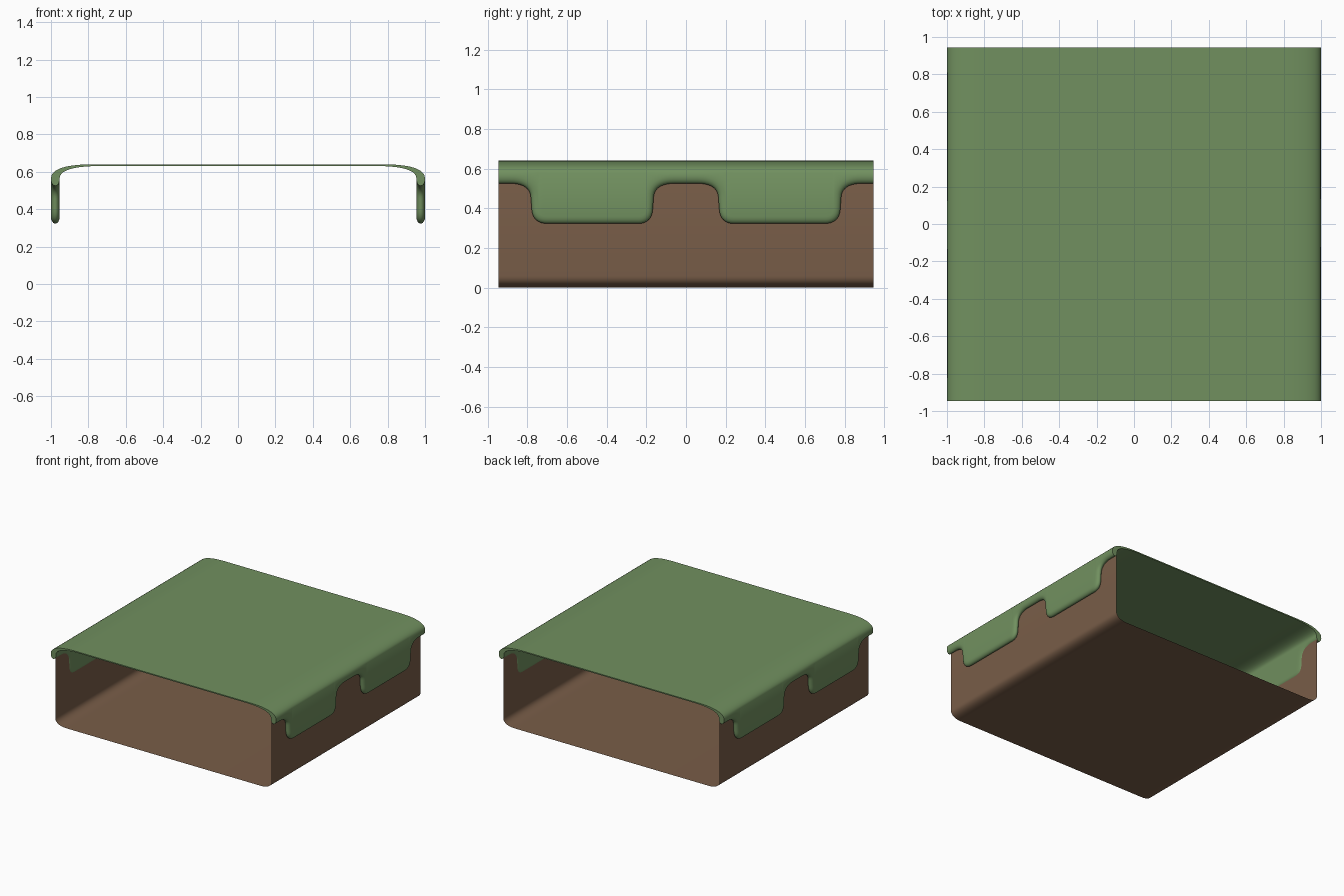
import bpy, bmesh
from math import sin, cos, pi, hypot

if "Cube" in bpy.data.objects:
    bpy.data.objects.remove(bpy.data.objects["Cube"])

HALF_Y = 0.945


def corner(a, c, b, n=10, k=0.65):
    """Soft corner from a to b, pulled towards the sharp corner c."""
    p = [a, [a[i] + k * (c[i] - a[i]) for i in (0, 1)],
         [b[i] + k * (c[i] - b[i]) for i in (0, 1)], b]
    out = []
    for j in range(n + 1):
        t = j / n
        w = ((1 - t) ** 3, 3 * t * (1 - t) ** 2, 3 * t * t * (1 - t), t ** 3)
        out.append(tuple(sum(w[m] * p[m][i] for m in range(4)) for i in (0, 1)))
    return out


def loft(name, rings, color, caps):
    """Skin a list of closed rings into one smooth object."""
    bm = bmesh.new()
    vs = [[bm.verts.new(p) for p in r] for r in rings]
    n = len(rings[0])
    for a, b in zip(vs, vs[1:]):
        for i in range(n):
            j = (i + 1) % n
            bm.faces.new((a[i], a[j], b[j], b[i]))
    if caps:
        bm.faces.new(vs[0])
        bm.faces.new(vs[-1])
    bmesh.ops.recalc_face_normals(bm, faces=bm.faces)
    me = bpy.data.meshes.new(name)
    bm.to_mesh(me)
    bm.free()
    ob = bpy.data.objects.new(name, me)
    bpy.context.collection.objects.link(ob)
    mat = bpy.data.materials.new(name + "_colour")
    mat.diffuse_color = color
    mat.use_nodes = True
    mat.node_tree.nodes["Principled BSDF"].inputs["Base Color"].default_value = mat.diffuse_color
    me.materials.append(mat)
    bpy.ops.object.select_all(action='DESELECT')
    ob.select_set(True)
    bpy.context.view_layer.objects.active = ob
    bpy.ops.object.shade_smooth_by_angle(angle=0.7)
    return ob


def mirrored(pts):
    return [(-x, z) for x, z in reversed(pts)]


# Body: thin sleeve, open at front and back
top = corner((0.96, 0.565), (0.96, 0.634), (0.75, 0.634))
bottom = corner((0.86, 0.0), (0.96, 0.0), (0.96, 0.06))
half = bottom + top
section = half + mirrored(half)
loft("box_sleeve", [[(x, y, z) for x, z in section] for y in (-HALF_Y, HALF_Y)],
     (0.19, 0.11, 0.065, 1), False)

# Lower edge of the cover: lip with two hanging flaps (y, z)
LIP, LOW = 0.525, 0.323
flap = (corner((-0.885, LIP), (-0.785, LIP), (-0.782, 0.455))
        + corner((-0.778, 0.40), (-0.775, LOW), (-0.70, LOW))
        + corner((-0.24, LOW), (-0.17, LOW), (-0.167, 0.40))
        + corner((-0.163, 0.455), (-0.16, LIP), (-0.06, LIP)))
edge = [(-HALF_Y, LIP)] + flap + mirrored(flap) + [(HALF_Y, LIP)]

# Cover: cross-section lofted along that edge, with a rounded rim
X_MID, X_HALF, RIM = 0.977, 0.023, 0.035
outer = corner((1.0, 0.565), (1.0, 0.64), (0.78, 0.64))
inner = corner((0.954, 0.565), (0.954, 0.631), (0.74, 0.631))
rings = []
for i, (y, z) in enumerate(edge):
    a, b = edge[max(i - 1, 0)], edge[min(i + 1, len(edge) - 1)]
    if i in (0, len(edge) - 1):
        ny, nz = 0.0, 1.0
    else:
        d = hypot(b[0] - a[0], b[1] - a[1])
        ny, nz = -(b[1] - a[1]) / d, (b[0] - a[0]) / d
    rim = []
    for s in range(9):
        t = pi * s / 8
        off = RIM * (1 - sin(t))
        rim.append((X_MID - X_HALF * cos(t), y + ny * off, z + nz * off))
    y_in = y + ny * RIM
    right = ([(x, y_in, h) for x, h in reversed(inner)] + rim
             + [(x, y_in, h) for x, h in outer[1:]])
    rings.append(right + [(-x, yy, h) for x, yy, h in reversed(right)])
loft("flap_cover", rings, (0.165, 0.28, 0.115, 1), True)
